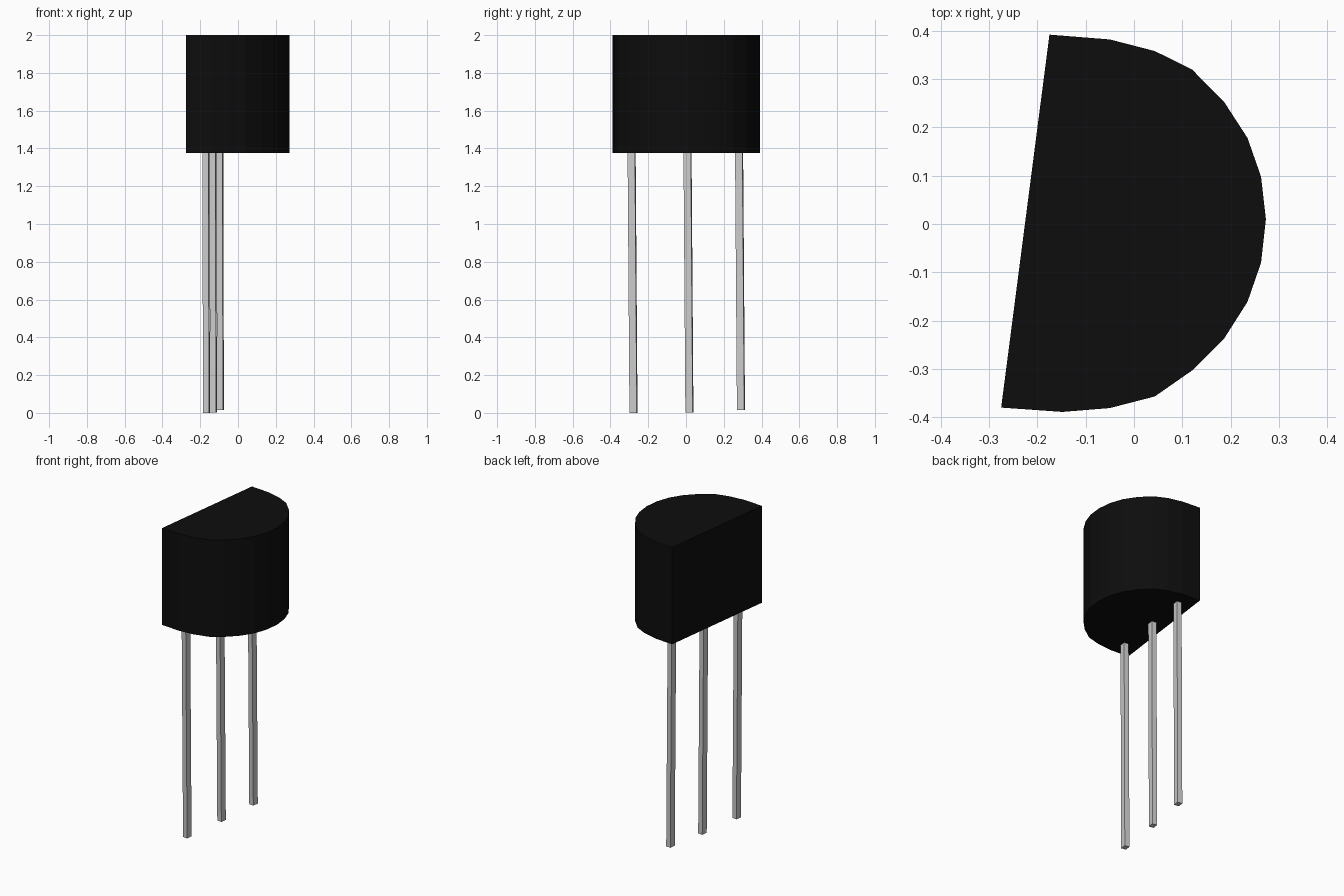
import bpy, bmesh, math
from mathutils import Vector

if "Cube" in bpy.data.objects:
    bpy.data.objects.remove(bpy.data.objects["Cube"])


def make_object(name, bm):
    bmesh.ops.recalc_face_normals(bm, faces=bm.faces)
    mesh = bpy.data.meshes.new(name)
    bm.to_mesh(mesh)
    bm.free()
    obj = bpy.data.objects.new(name, mesh)
    bpy.context.collection.objects.link(obj)
    return obj


# Body: D-shaped profile, slightly turned, extruded upward
profile = [(-0.175, 0.392), (-0.05, 0.382), (0.043, 0.358), (0.12, 0.32),
           (0.187, 0.252), (0.235, 0.178), (0.263, 0.098), (0.273, 0.01),
           (0.263, -0.08), (0.235, -0.161), (0.186, -0.238), (0.122, -0.302),
           (0.043, -0.357), (-0.05, -0.381), (-0.148, -0.389), (-0.275, -0.38)]
bm = bmesh.new()
base = bm.faces.new([bm.verts.new((x, y, 1.375)) for x, y in profile])
ext = bmesh.ops.extrude_face_region(bm, geom=[base], use_keep_orig=True)
top = [v for v in ext["geom"] if isinstance(v, bmesh.types.BMVert)]
bmesh.ops.translate(bm, verts=top, vec=(0, 0, 0.625))
body = make_object("body", bm)
black = bpy.data.materials.new("black_plastic")
black.diffuse_color = (0.004, 0.004, 0.004, 1)
black.use_nodes = True
black.node_tree.nodes["Principled BSDF"].inputs["Base Color"].default_value = black.diffuse_color
body.data.materials.append(black)

# Legs: thin square pins parallel to the flat side, leaning very slightly
turn = -math.atan2(0.10, 0.772)
lean = Vector((0.003, 0.010, 0))


def leg(name, x, y, bottom, z_top=1.385):
    bm = bmesh.new()
    bmesh.ops.create_cube(bm, size=1)
    for v in bm.verts:
        up = v.co.z > 0
        p = Vector((v.co.x * 0.032, v.co.y * 0.039, 0))
        c, s = math.cos(turn), math.sin(turn)
        v.co = Vector((x + p.x * c - p.y * s, y + p.x * s + p.y * c,
                       z_top if up else bottom))
        if not up:
            v.co += lean
    return make_object(name, bm)


leg("leg_near", -0.170, -0.288, 0.0)
leg("leg_middle", -0.133, 0.008, 0.003)
leg("leg_far", -0.096, 0.281, 0.014)
